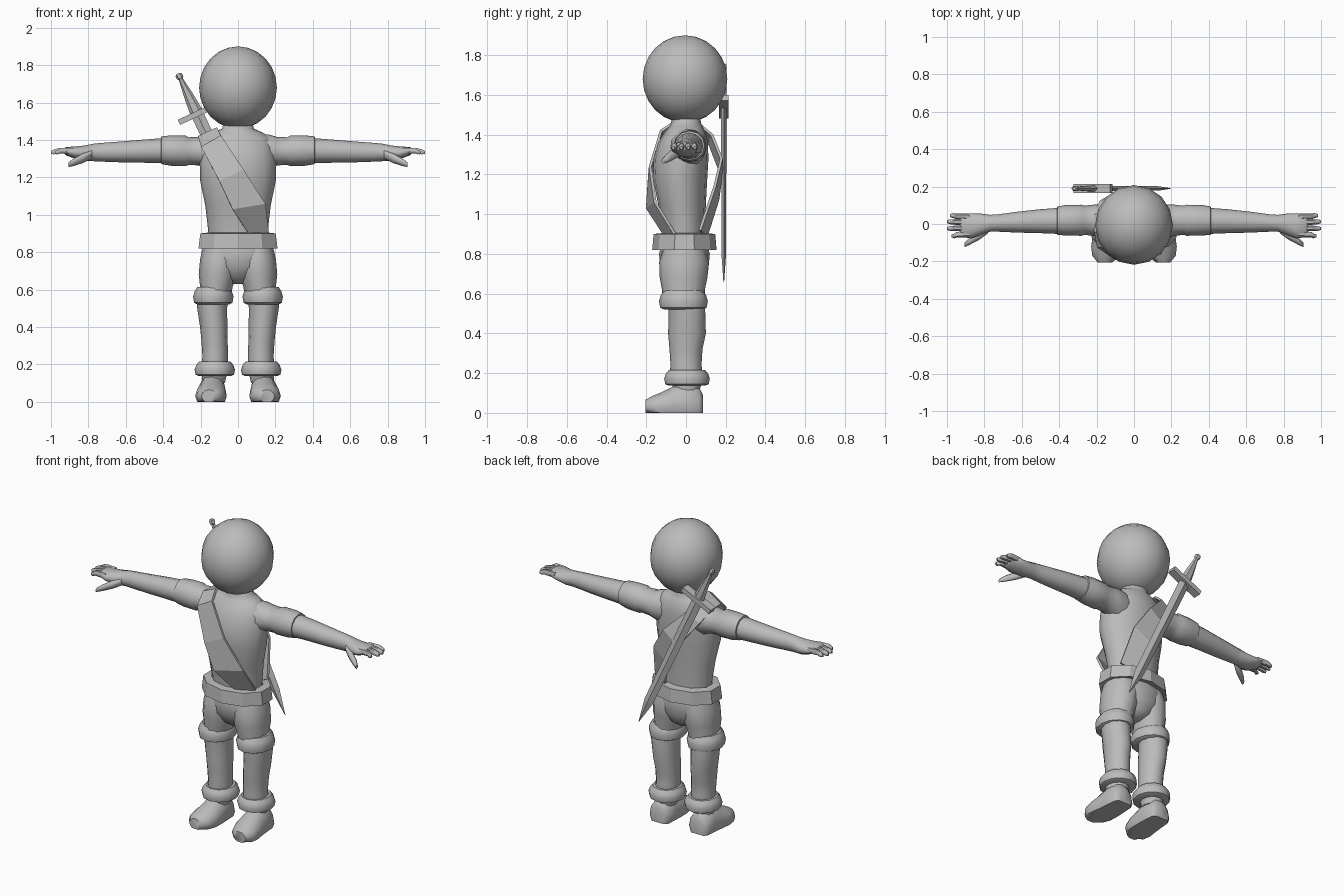
import bpy, bmesh, math
from mathutils import Vector

gray = bpy.data.materials.new("plain_gray")
gray.diffuse_color = (0.5, 0.5, 0.5, 1)


def finish(name, bm, smooth=40, mirror=False):
    bmesh.ops.recalc_face_normals(bm, faces=bm.faces)
    me = bpy.data.meshes.new(name)
    bm.to_mesh(me)
    bm.free()
    ob = bpy.data.objects.new(name, me)
    bpy.context.collection.objects.link(ob)
    me.materials.append(gray)
    if smooth:
        bpy.ops.object.select_all(action='DESELECT')
        ob.select_set(True)
        bpy.context.view_layer.objects.active = ob
        bpy.ops.object.shade_smooth_by_angle(angle=math.radians(smooth))
    if mirror:
        mod = ob.modifiers.new("mirror", 'MIRROR')
        mod.use_mirror_merge = False
    return ob


def loft(name, rings, axis='z', n=12, smooth=40, mirror=False, closed=False, floor=None, phase=0.0):
    """Skin elliptical rings (t, centre a, centre b, radius a, radius b) along an axis."""
    bm = bmesh.new()
    loops = []
    for t, a, b, ra, rb in rings:
        loop = []
        for i in range(n):
            ang = 2 * math.pi * (i + phase) / n
            p, q = a + ra * math.cos(ang), b + rb * math.sin(ang)
            co = {'z': (p, q, t), 'x': (t, p, q), 'y': (p, t, q)}[axis]
            if floor is not None:
                co = (co[0], co[1], max(co[2], floor))
            loop.append(bm.verts.new(co))
        loops.append(loop)
    pairs = list(zip(loops, loops[1:]))
    if closed:
        pairs.append((loops[-1], loops[0]))
    for l0, l1 in pairs:
        for i in range(n):
            j = (i + 1) % n
            bm.faces.new((l0[i], l0[j], l1[j], l1[i]))
    if not closed:
        bm.faces.new(loops[0])
        bm.faces.new(loops[-1])
    return finish(name, bm, smooth, mirror)


# Head
bm = bmesh.new()
bmesh.ops.create_uvsphere(bm, u_segments=16, v_segments=12, radius=1)
for v in bm.verts:
    v.co = Vector((v.co.x * 0.208, v.co.y * 0.213 - 0.005, v.co.z * 0.22 + 1.68))
finish("head", bm)

# Torso with neck
loft("torso", [
    (0.86, 0, -0.01, 0.155, 0.105), (0.92, 0, -0.01, 0.160, 0.105), (1.05, 0, -0.02, 0.175, 0.120),
    (1.18, 0, -0.03, 0.202, 0.137), (1.28, 0, -0.025, 0.205, 0.138), (1.36, 0, -0.015, 0.195, 0.125),
    (1.41, 0, -0.005, 0.175, 0.105), (1.44, 0, 0, 0.13, 0.085), (1.46, 0, 0, 0.085, 0.075),
    (1.52, 0, 0, 0.07, 0.07)], n=16, smooth=60)

# Belt: hollow faceted band
loft("belt", [
    (0.82, 0, -0.008, 0.222, 0.162), (0.90, 0, -0.008, 0.212, 0.155),
    (0.905, 0, -0.008, 0.165, 0.11), (0.83, 0, -0.008, 0.175, 0.12)],
    n=10, smooth=0, closed=True, phase=0.5)

# Hips and trouser legs
loft("hips", [
    (0.88, 0, -0.008, 0.165, 0.105), (0.80, 0, -0.008, 0.195, 0.128), (0.72, 0, -0.008, 0.18, 0.12),
    (0.66, 0, 0, 0.10, 0.09), (0.63, 0, 0, 0.03, 0.05)], n=16, smooth=60)
loft("thigh", [
    (0.84, 0.095, -0.008, 0.09, 0.10), (0.76, 0.10, -0.01, 0.103, 0.125), (0.68, 0.108, -0.012, 0.102, 0.12),
    (0.62, 0.115, -0.013, 0.088, 0.108), (0.56, 0.125, -0.012, 0.085, 0.105)],
    smooth=60, mirror=True)
loft("shin", [
    (0.57, 0.138, 0, 0.085, 0.095), (0.50, 0.138, 0.005, 0.08, 0.092), (0.40, 0.13, 0.005, 0.073, 0.095),
    (0.32, 0.125, 0, 0.07, 0.083), (0.24, 0.122, 0, 0.068, 0.078), (0.18, 0.125, 0.002, 0.072, 0.085),
    (0.10, 0.13, 0.005, 0.06, 0.06)], smooth=60, mirror=True)

# Rolled cuffs below the knees and around the ankles
for name, cx, cy, z0, z1, rx, ry in (("knee_cuff", 0.132, -0.013, 0.52, 0.615, 0.108, 0.123),
                                     ("ankle_cuff", 0.124, 0.005, 0.137, 0.215, 0.108, 0.115)):
    h = z1 - z0
    loft(name, [
        (z0, cx, cy, rx * 0.78, ry * 0.80), (z0 + 0.1 * h, cx, cy, rx * 0.95, ry * 0.95),
        (z0 + 0.45 * h, cx, cy, rx, ry), (z0 + 0.75 * h, cx, cy, rx * 0.92, ry * 0.93),
        (z1, cx, cy, rx * 0.78, ry * 0.80)], smooth=50, mirror=True)

# Boots with flat soles
loft("boot", [
    (0.085, 0.137, 0.03, 0.05, 0.06), (0.065, 0.137, 0.03, 0.07, 0.10), (0.0, 0.138, 0.03, 0.075, 0.13),
    (-0.06, 0.14, 0.03, 0.08, 0.105), (-0.12, 0.145, 0.03, 0.084, 0.075), (-0.17, 0.15, 0.03, 0.073, 0.055),
    (-0.205, 0.155, 0.03, 0.04, 0.035)], axis='y', smooth=50, mirror=True, floor=0.0)

# Sleeves, arms and palms
loft("sleeve", [
    (0.08, 0.0, 1.33, 0.08, 0.10), (0.16, 0.01, 1.335, 0.092, 0.095), (0.21, 0.02, 1.34, 0.084, 0.076),
    (0.265, 0.02, 1.34, 0.078, 0.074), (0.28, 0.02, 1.342, 0.083, 0.082), (0.36, 0.02, 1.343, 0.082, 0.081),
    (0.41, 0.018, 1.345, 0.076, 0.074), (0.412, 0.018, 1.345, 0.06, 0.06)],
    axis='x', smooth=50, mirror=True)
loft("arm", [
    (0.38, 0.017, 1.343, 0.071, 0.068), (0.50, 0.015, 1.34, 0.064, 0.062), (0.62, 0.01, 1.336, 0.056, 0.056),
    (0.73, 0.005, 1.334, 0.046, 0.05), (0.77, 0.004, 1.333, 0.045, 0.047), (0.82, -0.002, 1.328, 0.058, 0.042),
    (0.87, -0.010, 1.332, 0.067, 0.033), (0.92, -0.008, 1.34, 0.062, 0.022), (0.93, -0.008, 1.34, 0.04, 0.012)],
    axis='x', smooth=60, mirror=True)

# Fingers and thumb
for i, (y0, y1, tip) in enumerate(((0.038, 0.045, 0.985), (0.009, 0.012, 1.0),
                                   (-0.022, -0.024, 1.0), (-0.052, -0.064, 0.975))):
    loft(f"finger_{i + 1}", [
        (0.88, y0, 1.34, 0.017, 0.019), (0.95, (y0 + y1) / 2, 1.343, 0.015, 0.017),
        (tip - 0.015, y1, 1.336, 0.013, 0.015), (tip, y1, 1.333, 0.007, 0.009)],
        axis='x', n=6, smooth=60, mirror=True)
loft("thumb", [
    (0.78, -0.03, 1.325, 0.02, 0.025), (0.83, -0.062, 1.302, 0.024, 0.026), (0.88, -0.093, 1.28, 0.019, 0.020),
    (0.905, -0.112, 1.268, 0.012, 0.013)], axis='x', n=8, smooth=60, mirror=True)

# Chest strap over one shoulder: rows of left and right edge points
rows = [((0.075, -0.09, 0.87), (0.165, -0.05, 0.89)),
        ((-0.03, -0.195, 1.03), (0.145, -0.155, 1.06)),
        ((-0.10, -0.185, 1.18), (0.03, -0.18, 1.24)),
        ((-0.195, -0.12, 1.36), (-0.09, -0.125, 1.42)),
        ((-0.21, -0.04, 1.415), (-0.11, -0.06, 1.462)),
        ((-0.21, 0.05, 1.41), (-0.11, 0.055, 1.462)),
        ((-0.18, 0.12, 1.35), (-0.09, 0.13, 1.40)),
        ((-0.07, 0.178, 1.20), (0.03, 0.178, 1.28)),
        ((0.02, 0.16, 1.07), (0.12, 0.145, 1.14)),
        ((0.075, 0.10, 0.88), (0.16, 0.07, 0.92))]
bm = bmesh.new()
edges = [[bm.verts.new(p) for p in row] for row in rows]
for a, b in zip(edges, edges[1:]):
    bm.faces.new((a[0], a[1], b[1], b[0]))
strap = finish("chest_strap", bm, smooth=0)
solid = strap.modifiers.new("thickness", 'SOLIDIFY')
solid.thickness = 0.014
solid.offset = 0

# Sword slung across the back: built hanging down, then tilted into place
blade = loft("sword_blade", [
    (-0.23, 0, 0, 0.034, 0.013), (-1.05, 0, 0, 0.030, 0.012), (-1.21, 0, 0, 0.002, 0.002)], n=4, smooth=0)
grip = loft("sword_grip", [
    (0.0, 0, 0, 0.010, 0.010), (-0.008, 0, 0, 0.019, 0.016), (-0.025, 0, 0, 0.019, 0.016),
    (-0.034, 0, 0, 0.012, 0.011), (-0.15, 0, 0, 0.028, 0.016), (-0.24, 0, 0, 0.036, 0.018)], n=6, smooth=0)
bm = bmesh.new()
bmesh.ops.create_cube(bm, size=1)
for v in bm.verts:
    v.co = Vector((v.co.x * 0.215, v.co.y * 0.05, v.co.z * 0.03 - 0.238))
guard = finish("sword_guard", bm, smooth=0)
for part in (blade, grip, guard):
    part.location = (-0.32, 0.19, 1.755)
    part.rotation_euler = (0, math.radians(-25.2), 0)
